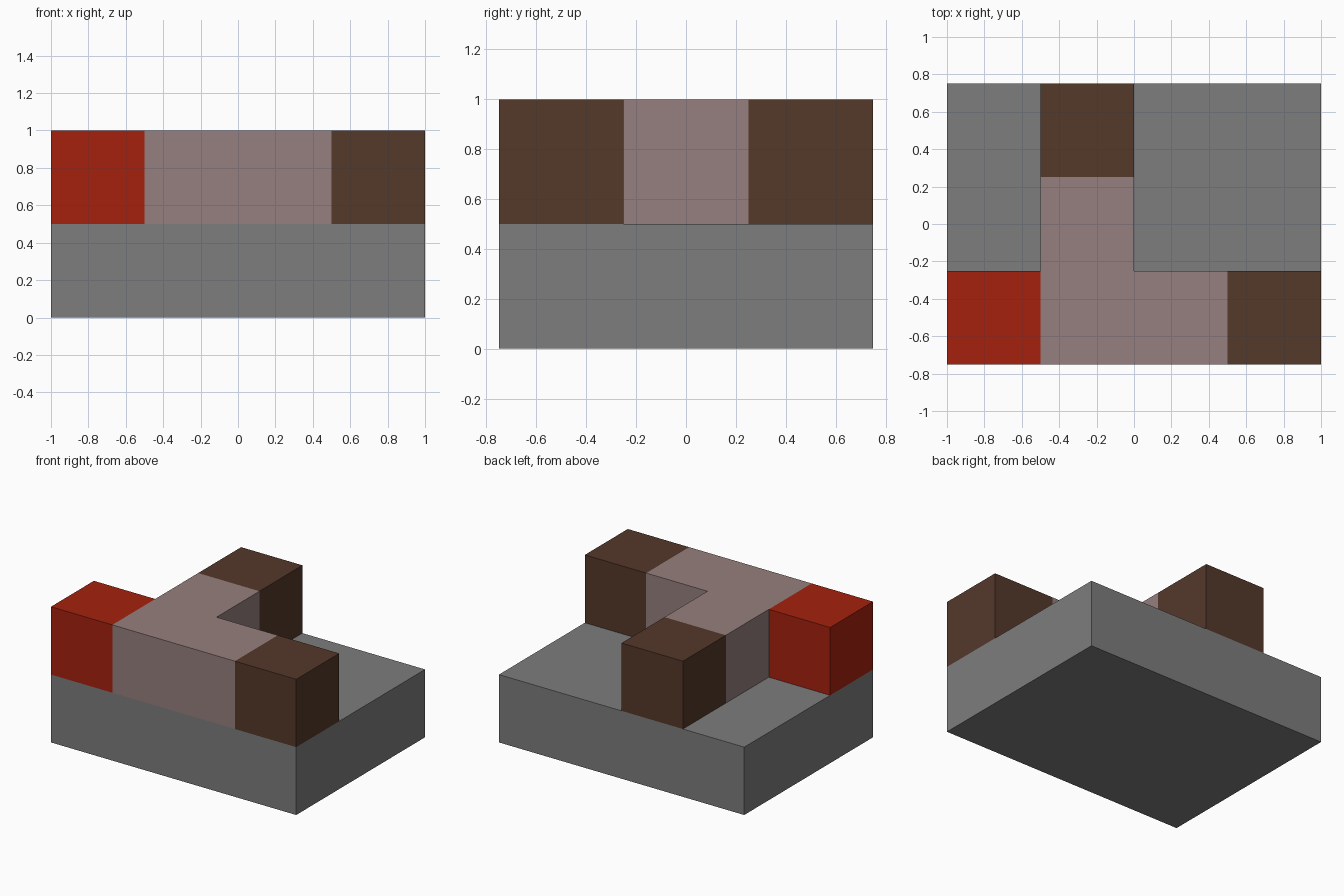
import bpy
import bmesh

cube = bpy.data.objects.get("Cube")
if cube:
    bpy.data.objects.remove(cube, do_unlink=True)


def material(name, rgb):
    mat = bpy.data.materials.new(name)
    mat.use_nodes = True
    mat.diffuse_color = (*rgb, 1)
    mat.node_tree.nodes["Principled BSDF"].inputs["Base Color"].default_value = (*rgb, 1)
    return mat


def prism(name, outline, bottom, top, mat):
    """Extrude a flat outline straight up into a solid block."""
    bm = bmesh.new()
    face = bm.faces.new([bm.verts.new((x, y, bottom)) for x, y in outline])
    result = bmesh.ops.extrude_face_region(bm, geom=[face], use_keep_orig=True)
    raised = [v for v in result["geom"] if isinstance(v, bmesh.types.BMVert)]
    bmesh.ops.translate(bm, verts=raised, vec=(0, 0, top - bottom))
    bmesh.ops.recalc_face_normals(bm, faces=bm.faces)
    mesh = bpy.data.meshes.new(name)
    bm.to_mesh(mesh)
    bm.free()
    mesh.materials.append(mat)
    obj = bpy.data.objects.new(name, mesh)
    bpy.context.collection.objects.link(obj)
    return obj


def rectangle(x0, y0, x1, y1):
    return [(x0, y0), (x1, y0), (x1, y1), (x0, y1)]


grey = material("grey", (0.205, 0.205, 0.205))
pink = material("dusty pink", (0.305, 0.212, 0.209))
brown = material("brown", (0.089, 0.040, 0.023))
red = material("red", (0.376, 0.015, 0.0044))

BASE_TOP, TOP = 0.5, 1.0

# Base slab
prism("base", rectangle(-1, -0.75, 1, 0.75), 0, BASE_TOP, grey)

# L-shaped wall joining the three end blocks
wall = [(-0.5, -0.75), (0.5, -0.75), (0.5, -0.25), (0, -0.25), (0, 0.25), (-0.5, 0.25)]
prism("wall", wall, BASE_TOP, TOP, pink)

# End blocks
for name, x, y, mat in (
    ("right_end_block", -1, -0.75, red),
    ("left_end_block", 0.5, -0.75, brown),
    ("back_end_block", -0.5, 0.25, brown),
):
    prism(name, rectangle(x, y, x + 0.5, y + 0.5), BASE_TOP, TOP, mat)
